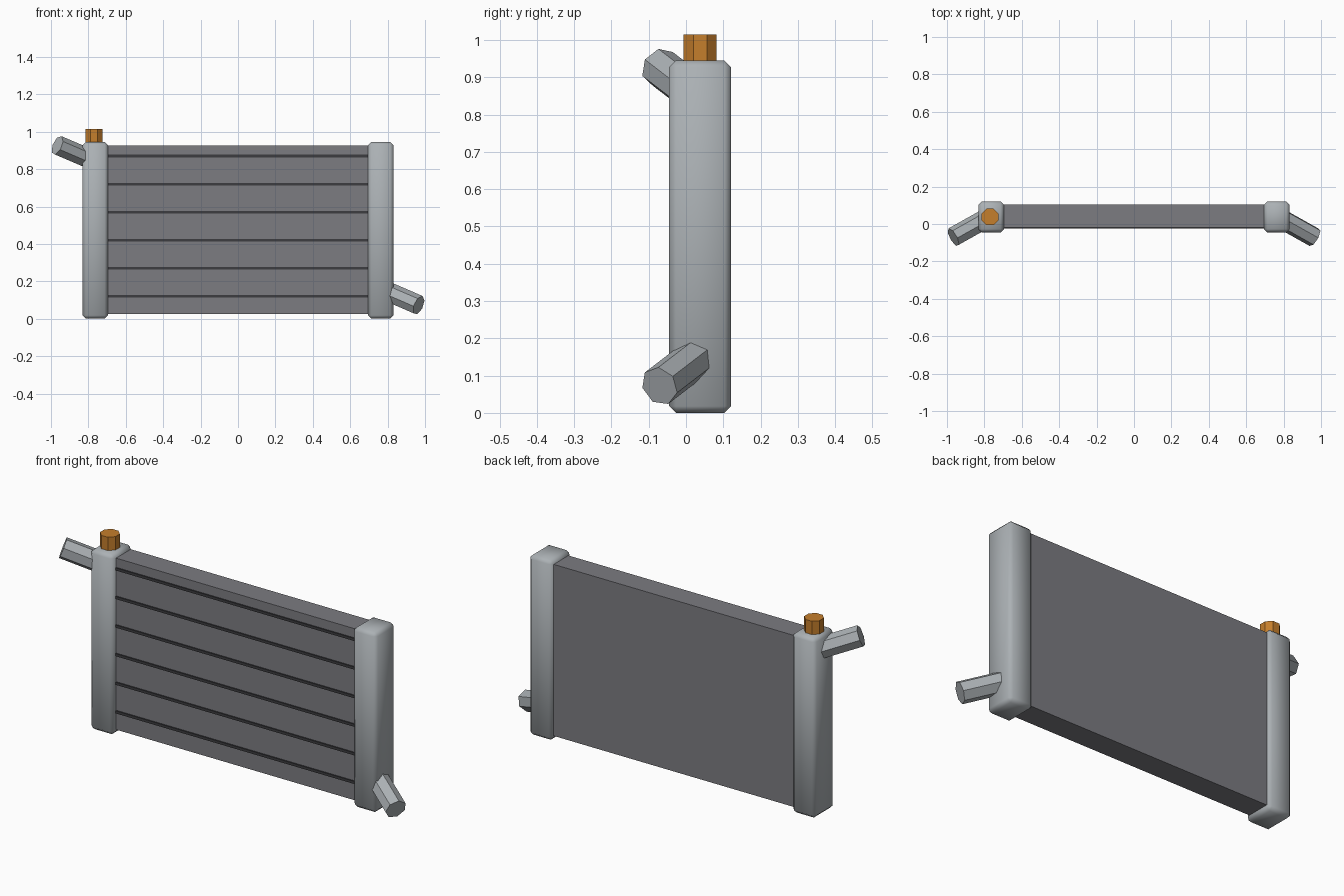
import bpy, bmesh, math
from mathutils import Matrix, Vector

cube = bpy.data.objects.get("Cube")
if cube:
    bpy.data.objects.remove(cube, do_unlink=True)


def material(name, color):
    m = bpy.data.materials.new(name)
    m.use_nodes = True
    m.diffuse_color = (*color, 1)
    m.node_tree.nodes["Principled BSDF"].inputs["Base Color"].default_value = (*color, 1)
    return m


aluminium = material("light aluminium", (0.41, 0.44, 0.46))
grey = material("core grey", (0.20, 0.20, 0.22))
dark = material("dark bar", (0.045, 0.045, 0.05))
orange = material("cap orange", (0.56, 0.21, 0.025))


def finish(name, bm, mat, smooth=False):
    mesh = bpy.data.meshes.new(name)
    bmesh.ops.recalc_face_normals(bm, faces=bm.faces)
    bm.to_mesh(mesh)
    bm.free()
    mesh.materials.append(mat)
    for p in mesh.polygons:
        p.use_smooth = smooth
    obj = bpy.data.objects.new(name, mesh)
    bpy.context.collection.objects.link(obj)
    return obj


def box(name, low, high, mat, bevel=0):
    low, high = Vector(low), Vector(high)
    bm = bmesh.new()
    bmesh.ops.create_cube(bm, size=1, matrix=Matrix.Translation((low + high) / 2)
                          @ Matrix.Diagonal((*(high - low), 1)))
    if bevel:
        bmesh.ops.bevel(bm, geom=bm.edges[:], offset=bevel, segments=1,
                        affect='EDGES', profile=0.5)
    return finish(name, bm, mat, bool(bevel))


def tube(name, start, end, radius, sides, up, mat):
    """Capped prism from start to end with its first corner towards up."""
    start, end, up = Vector(start), Vector(end), Vector(up).normalized()
    side = (end - start).normalized().cross(up)
    bm = bmesh.new()
    rings = []
    for centre in (start, end):
        rings.append([bm.verts.new(centre + radius * (math.cos(a) * up + math.sin(a) * side))
                      for a in (math.tau * i / sides for i in range(sides))])
    for ring in rings:
        bm.faces.new(ring)
    for i in range(sides):
        j = (i + 1) % sides
        bm.faces.new((rings[0][i], rings[0][j], rings[1][j], rings[1][i]))
    return finish(name, bm, mat)


# Finned core with thin bars across the front
box("core", (-0.71, -0.018, 0.025), (0.71, 0.104, 0.925), grey)
for i in range(6):
    z = 0.12 + 0.15 * i
    box(f"front_bar_{i + 1}", (-0.71, -0.024, z - 0.007), (0.71, -0.01, z + 0.007), dark)

# Side tanks and slanted hose stubs
for side, label, end_z in ((1, "left", 0.072), (-1, "right", 0.927)):
    xs = sorted((side * 0.695, side * 0.832))
    box(f"{label}_tank", (xs[0], -0.045, 0), (xs[1], 0.121, 0.945), aluminium, 0.018)
    d = Vector((side, -0.56, -0.43 * side))
    end = Vector((side * 0.966, -0.071, end_z))
    up = Vector((0, -0.06, 1))
    up.x = -d.dot(up) / d.x
    tube(f"{label}_hose_stub", end - d * 0.19, end, 0.054, 7, up, aluminium)

# Filler cap
turn = math.pi / 8
cap = tube("filler_cap", (-0.77, 0.038, 0.92), (-0.77, 0.038, 1.015), 0.048, 8,
           (math.cos(turn), math.sin(turn), 0), orange)
